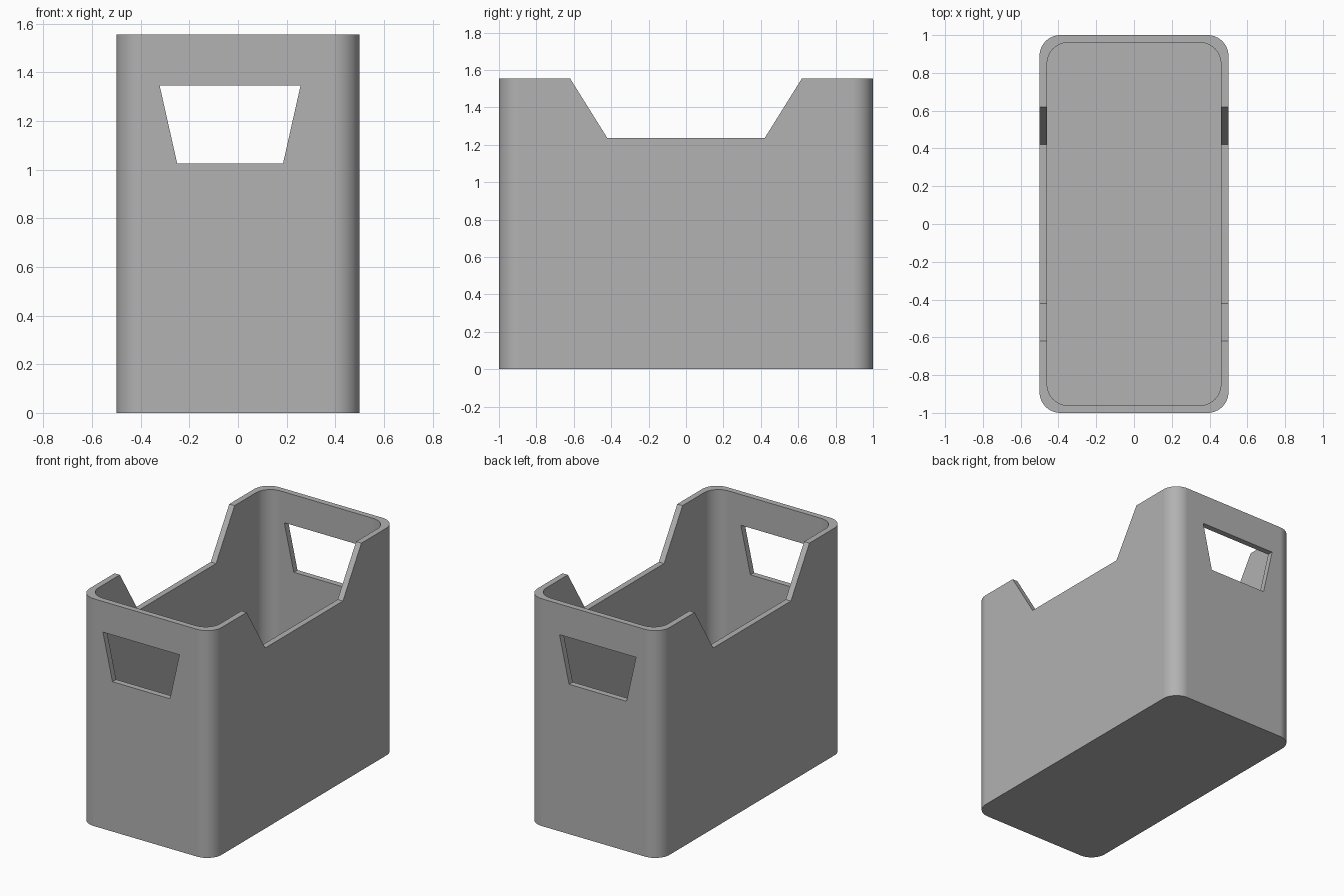
import bpy, bmesh
from math import pi, sin, cos, radians

HEIGHT, WALL, FLOOR, RADIUS, STEPS = 1.555, 0.04, 0.04, 0.11, 12

cube = bpy.data.objects.get("Cube")
if cube:
    bpy.data.objects.remove(cube, do_unlink=True)

grey = bpy.data.materials.new("grey plastic")
grey.use_nodes = True
COLOUR = (0.445, 0.445, 0.445, 1)
grey.diffuse_color = COLOUR
grey.node_tree.nodes["Principled BSDF"].inputs["Base Color"].default_value = COLOUR


def prism(name, base, offset):
    """Extrude a closed outline along an offset."""
    bm = bmesh.new()
    face = bm.faces.new([bm.verts.new(p) for p in base])
    top = bmesh.ops.extrude_face_region(bm, geom=[face])["geom"]
    bmesh.ops.translate(bm, vec=offset, verts=[v for v in top if isinstance(v, bmesh.types.BMVert)])
    bmesh.ops.recalc_face_normals(bm, faces=bm.faces)
    mesh = bpy.data.meshes.new(name)
    bm.to_mesh(mesh)
    bm.free()
    mesh.materials.append(grey)
    obj = bpy.data.objects.new(name, mesh)
    bpy.context.collection.objects.link(obj)
    return obj


def rounded_rect(hx, hy, r, z):
    points = []
    for i, (sx, sy) in enumerate(((1, 1), (-1, 1), (-1, -1), (1, -1))):
        for k in range(STEPS + 1):
            a = (i + k / STEPS) * pi / 2
            points.append((sx * (hx - r) + r * cos(a), sy * (hy - r) + r * sin(a), z))
    return points


# Solid outer body, then the hollow, side notches and hand holes
bin_body = prism("bin_body", rounded_rect(0.5, 1, RADIUS, 0), (0, 0, HEIGHT))
hollow = prism("hollow_cutter", rounded_rect(0.5 - WALL, 1 - WALL, RADIUS, FLOOR), (0, 0, 2))
notch = prism("side_notch_cutter",
              [(-1, y, z) for y, z in ((-0.42, 1.235), (0.42, 1.235), (0.72, 1.715), (-0.72, 1.715))],
              (2, 0, 0))
handles = prism("hand_hole_cutter",
                [(x, -2, z) for x, z in ((-0.25, 1.025), (0.185, 1.025), (0.257, 1.345), (-0.322, 1.345))],
                (0, 4, 0))

cutters = (hollow, notch, handles)
for cutter in cutters:
    cutter.hide_render = True
    mod = bin_body.modifiers.new(cutter.name, "BOOLEAN")
    mod.operation, mod.solver, mod.object = "DIFFERENCE", "EXACT", cutter

# Bake the cuts and drop the cutters
depsgraph = bpy.context.evaluated_depsgraph_get()
result = bpy.data.meshes.new_from_object(bin_body.evaluated_get(depsgraph))
bin_body.modifiers.clear()
bin_body.data = result
for cutter in cutters:
    bpy.data.objects.remove(cutter, do_unlink=True)

# Smooth corners, flat walls, sharp rims
bpy.ops.object.select_all(action="DESELECT")
bin_body.select_set(True)
bpy.context.view_layer.objects.active = bin_body
bpy.ops.object.shade_smooth_by_angle(angle=radians(30))
weighted = bin_body.modifiers.new("clean_walls", "WEIGHTED_NORMAL")
weighted.keep_sharp = True
